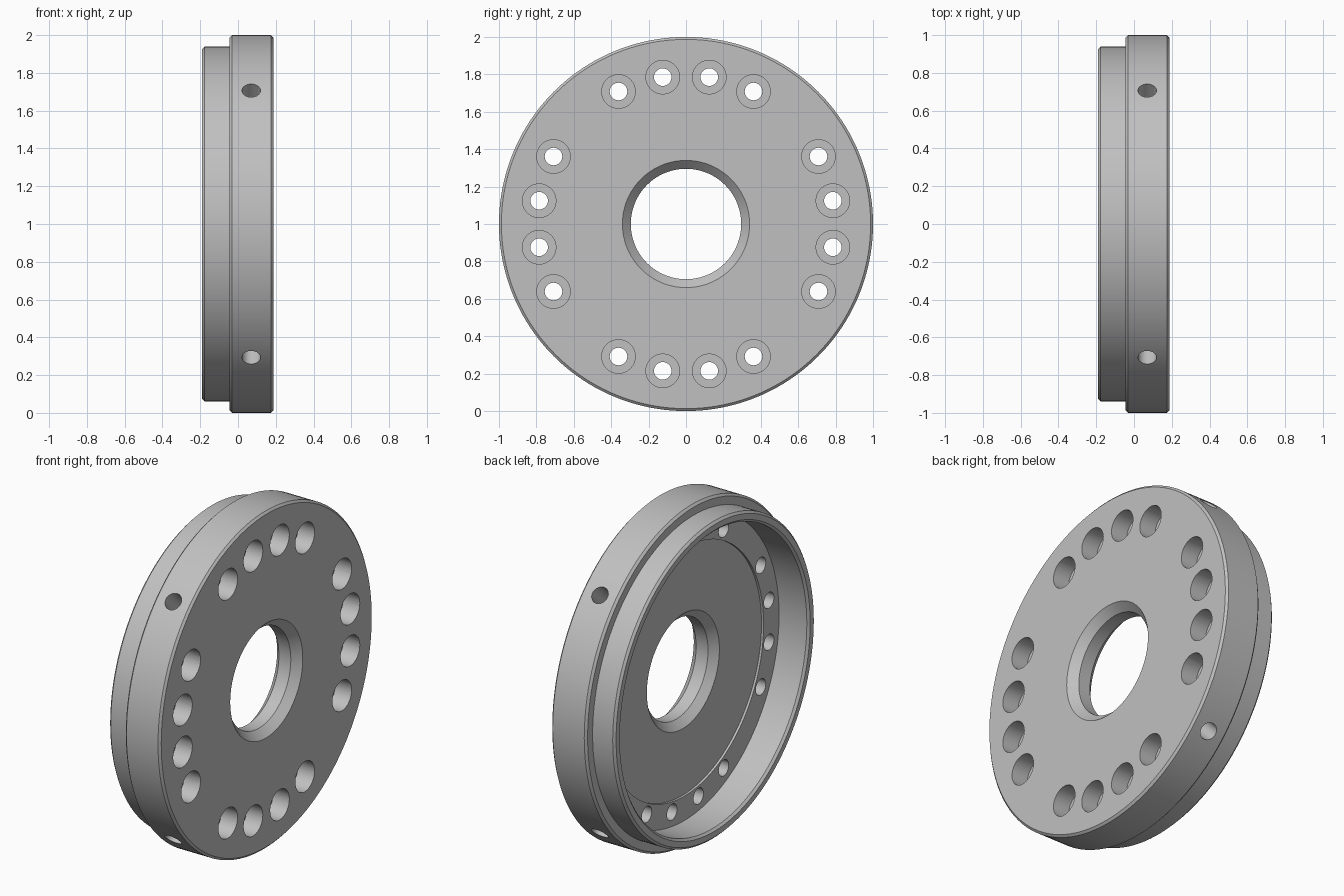
import bpy, bmesh, math
from mathutils import Matrix, Vector

if "Cube" in bpy.data.objects:
    bpy.data.objects.remove(bpy.data.objects["Cube"])

CENTRE = Vector((0, 0, 1))


def lathe(name, profile, segments, matrix, closed):
    """Turn (x, radius) points around the x axis; closed ring or capped solid."""
    bm = bmesh.new()
    rings = []
    for x, r in profile:
        ring = []
        for i in range(segments):
            a = 2 * math.pi * i / segments
            ring.append(bm.verts.new((x, r * math.cos(a), r * math.sin(a))))
        rings.append(ring)
    pairs = list(zip(rings, rings[1:]))
    if closed:
        pairs.append((rings[-1], rings[0]))
    else:
        bm.faces.new(rings[0])
        bm.faces.new(rings[-1])
    for a, b in pairs:
        for i in range(segments):
            j = (i + 1) % segments
            bm.faces.new((a[i], a[j], b[j], b[i]))
    bmesh.ops.recalc_face_normals(bm, faces=bm.faces)
    bm.transform(matrix)
    mesh = bpy.data.meshes.new(name)
    bm.to_mesh(mesh)
    bm.free()
    obj = bpy.data.objects.new(name, mesh)
    bpy.context.collection.objects.link(obj)
    return obj


# Flange body with stepped rim, recessed back and chamfered bore
body_profile = [
    (0.187, 0.34), (0.187, 0.987), (0.175, 1.0),
    (-0.032, 1.0), (-0.045, 0.987), (-0.045, 0.94),
    (-0.177, 0.94), (-0.19, 0.927),
    (-0.19, 0.893), (-0.177, 0.88),
    (0.005, 0.88), (0.005, 0.735),
    (0.019, 0.735), (0.019, 0.34),
    (0.062, 0.295), (0.14, 0.295),
]
body = lathe("flange_plate", body_profile, 160,
             Matrix.Translation(CENTRE), True)

# Cutters: counterbored bolt holes in four groups of four
cutters = []
bolt_profile = [(-0.06, 0.047), (0.08, 0.047), (0.08, 0.09), (0.25, 0.09)]
for group in range(4):
    for offset in (-27, -9, 9, 27):
        a = math.radians(90 * group + offset)
        pos = CENTRE + Vector((0, 0.795 * math.cos(a), 0.795 * math.sin(a)))
        cutters.append(lathe("bolt_hole_cutter", bolt_profile, 32,
                             Matrix.Translation(pos), False))

# Cutters: four blind radial holes in the flange edge
for k in range(4):
    a = math.radians(45 + 90 * k)
    direction = Vector((0, math.cos(a), math.sin(a)))
    turn = Vector((1, 0, 0)).rotation_difference(direction).to_matrix().to_4x4()
    place = Matrix.Translation(CENTRE + Vector((0.07, 0, 0))) @ turn
    cutters.append(lathe("edge_hole_cutter", [(0.78, 0.049), (1.1, 0.049)],
                         32, place, False))

# Cut every hole, then drop the cutters
bpy.context.view_layer.objects.active = body
body.select_set(True)
for cutter in cutters:
    cutter.hide_render = True
    mod = body.modifiers.new("hole", 'BOOLEAN')
    mod.operation = 'DIFFERENCE'
    mod.solver = 'EXACT'
    mod.object = cutter
    bpy.ops.object.modifier_apply(modifier=mod.name)
for cutter in cutters:
    bpy.data.objects.remove(cutter, do_unlink=True)

# Plain grey metal
grey = bpy.data.materials.new("plain_grey")
grey.diffuse_color = (0.53, 0.53, 0.53, 1)
grey.use_nodes = True
grey.node_tree.nodes["Principled BSDF"].inputs["Base Color"].default_value = grey.diffuse_color
body.data.materials.clear()
body.data.materials.append(grey)
for poly in body.data.polygons:
    poly.material_index = 0

bpy.ops.object.select_all(action='DESELECT')
body.select_set(True)
bpy.context.view_layer.objects.active = body
bpy.ops.object.shade_smooth_by_angle(angle=math.radians(30))
